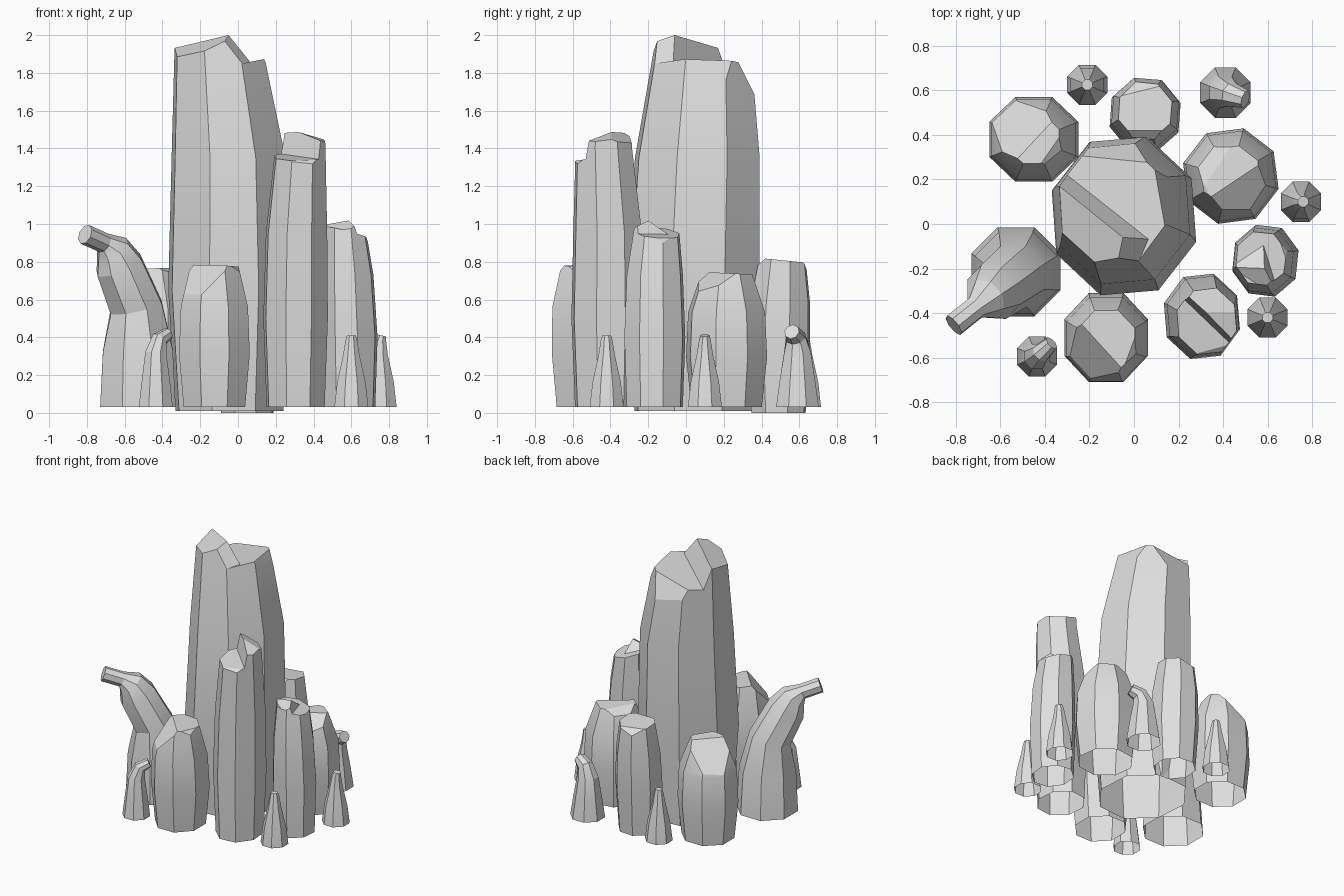
import bpy, bmesh, math
from mathutils import Vector

if "Cube" in bpy.data.objects:
    bpy.data.objects.remove(bpy.data.objects["Cube"], do_unlink=True)

SIDES = 8
stone = bpy.data.materials.new("pale grey stone")
stone.use_nodes = True
GREY = (0.73, 0.73, 0.73, 1)
stone.diffuse_color = GREY
stone.node_tree.nodes["Principled BSDF"].inputs["Base Color"].default_value = GREY


def loft(rings, phase=22.5):
    """Closed eight-sided column through rings of (centre, radius x, radius y, axis)."""
    bm = bmesh.new()
    loops = []
    for centre, rx, ry, axis in rings:
        turn = Vector((0, 0, 1)).rotation_difference(axis)
        loop = []
        for i in range(SIDES):
            a = math.radians(phase) + math.tau * i / SIDES
            p = Vector((rx * math.cos(a), ry * math.sin(a), 0)) / math.cos(math.pi / SIDES)
            loop.append(bm.verts.new(centre + turn @ p))
        loops.append(loop)
    for low, high in zip(loops, loops[1:]):
        for i in range(SIDES):
            j = (i + 1) % SIDES
            bm.faces.new((low[i], low[j], high[j], high[i]))
    bm.faces.new(loops[0][::-1])
    bm.faces.new(loops[-1])
    return bm


def slice_off(bm, centre, cut, below=False):
    """Cut by the plane z = height + sx*dx + sy*dy and cap the opening."""
    height, sx, sy = cut
    normal = Vector((-sx, -sy, 1)).normalized()
    bmesh.ops.bisect_plane(
        bm, geom=bm.verts[:] + bm.edges[:] + bm.faces[:],
        plane_co=Vector((centre[0], centre[1], height)),
        plane_no=-normal if below else normal, clear_outer=True)
    bmesh.ops.holes_fill(bm, edges=[e for e in bm.edges if e.is_boundary], sides=0)


def open_base(bm):
    bm.normal_update()
    bottom = min(bm.faces, key=lambda f: f.normal.z)
    bmesh.ops.delete(bm, geom=[bottom], context="FACES")


def finish(name, parts):
    mesh = bpy.data.meshes.new(name)
    joined = bmesh.new()
    for bm in parts:
        bmesh.ops.recalc_face_normals(bm, faces=bm.faces[:])
        open_base(bm)
        bm.to_mesh(mesh)
        joined.from_mesh(mesh)
        bm.free()
    joined.to_mesh(mesh)
    joined.free()
    mesh.materials.append(stone)
    rock = bpy.data.objects.new(name, mesh)
    bpy.context.collection.objects.link(rock)
    # Soften the gentle bends along each column, keep its corners crisp
    bpy.ops.object.select_all(action="DESELECT")
    rock.select_set(True)
    bpy.context.view_layer.objects.active = rock
    bpy.ops.object.shade_smooth_by_angle(angle=math.radians(20))


def column(name, centre, size, profile, cuts, peak=(), phase=22.5):
    """Upright rock: profile of (z, scale, dx, dy), chopped top, optional raised peak."""
    def blank():
        return loft([(Vector((centre[0] + dx, centre[1] + dy, z)), size[0] * s,
                      size[1] * s, Vector((0, 0, 1))) for z, s, dx, dy in profile], phase)
    body = blank()
    for cut in cuts:
        slice_off(body, centre, cut)
    parts = [body]
    if peak:
        crown = blank()
        slice_off(crown, centre, cuts[0], below=True)
        for cut in peak:
            slice_off(crown, centre, cut)
        parts.append(crown)
    finish(name, parts)


def spire(name, path):
    """Bent rock: rings of (x, y, z, radius) set square to the path."""
    points = [Vector(p[:3]) for p in path]
    rings = []
    for i, p in enumerate(path):
        axis = points[min(i + 1, len(path) - 1)] - points[max(i - 1, 0)]
        axis = Vector((0, 0, 1)) if i == 0 else axis.normalized()
        rings.append((points[i], p[3], p[3], axis))
    finish(name, [loft(rings)])


def boulder_profile(height, base=0.03, top=0.6, dy=0):
    return [(base, 0.87, 0, 0), (height * 0.4, 1, 0, 0), (height * 0.72, 0.95, 0, dy / 2),
            (height * 1.02, top, 0, dy), (height * 1.5, top * 0.7, 0, dy)]


# Tall central pillar with a stepped top
column("main_pillar", (-0.05, 0.04), (0.315, 0.345),
       [(0.01, 0.88, 0.005, 0), (0.65, 1, 0.005, -0.005), (1.35, 0.93, 0, 0.02),
        (1.9, 0.73, -0.05, 0.045), (2.2, 0.62, -0.07, 0.06)],
       [(1.835, 0.2, 0), (2.33, 0, -2), (2.24, -2.05, -0.4)],
       [(2.025, 0.44, 0.25), (1.8, -1.375, -2.0), (2.06, -1.2, 0.6)], phase=27)

# Slender front pillar with a raised back corner
column("front_left_pillar", (0.305, -0.415), (0.165, 0.185),
       [(0.03, 0.9, 0, 0), (0.5, 1, 0, 0), (0.95, 0.95, 0.005, 0),
        (1.4, 0.78, 0.025, -0.02), (1.7, 0.7, 0.025, -0.02)],
       [(1.36, 0, 0.15), (1.48, -0.2, 0.9)],
       [(1.49, -0.3, 0.1), (1.5, -0.3, -0.4), (1.36, 3.3, 3.6)], phase=28)

# Medium pillar on the left side with a small step
column("left_pillar", (0.59, -0.165), (0.143, 0.155),
       [(0.03, 0.92, 0, 0), (0.4, 1, 0, 0), (0.73, 0.92, -0.01, 0),
        (1.0, 0.72, -0.025, 0.01), (1.2, 0.6, -0.03, 0.01)],
       [(0.95, -0.25, -0.1), (1.06, -1.4, -0.5)],
       [(0.995, 0.15, -0.7), (1.04, 0.2, 0.6), (0.98, -2.5, -0.8)], phase=16)

# Squat boulders around the pillar
column("front_boulder", (-0.125, -0.51), (0.187, 0.2),
       boulder_profile(0.78, top=0.66, dy=-0.015),
       [(0.78, -0.05, -0.02), (0.83, 0.85, 0.8), (0.89, -0.9, 0.3)])
column("back_left_boulder", (0.435, 0.215), (0.205, 0.205), boulder_profile(0.74),
       [(0.74, 0, -0.05), (0.76, -0.4, 0.55), (0.78, 0.45, -0.35), (0.82, 0.6, 0.2)], phase=30)
column("back_boulder", (0.05, 0.49), (0.155, 0.16), boulder_profile(0.81, 0, 0.74, 0.02),
       [(0.81, 0, -0.1), (0.9, 0.2, -0.9), (0.88, 0, 0.9)], phase=18)
column("back_right_boulder", (-0.45, 0.38), (0.2, 0.19), boulder_profile(0.77, top=0.53),
       [(0.76, 0.05, -0.05), (0.755, 0.75, -0.7), (0.83, -0.6, 0.4)])

# Leaning horn-shaped rock
spire("bent_rock", [(-0.53, -0.215, 0.03, 0.2), (-0.53, -0.22, 0.33, 0.185),
                    (-0.54, -0.235, 0.56, 0.138), (-0.63, -0.305, 0.78, 0.124),
                    (-0.665, -0.335, 0.865, 0.09), (-0.71, -0.375, 0.9, 0.05),
                    (-0.81, -0.455, 0.945, 0.05)])

# Small spikes: foot position, radius, height, sideways hook of the tip
spikes = {
    "back_right_spike": (-0.21, 0.625, 0.09, 0.41, 0, 0),
    "back_left_hook": (0.41, 0.59, 0.113, 0.43, 0.09, -0.03),
    "left_spike": (0.75, 0.1, 0.09, 0.41, 0.01, 0),
    "front_left_spike": (0.6, -0.42, 0.09, 0.41, 0, 0),
    "front_right_hook": (-0.435, -0.595, 0.09, 0.42, 0.065, 0.06),
}
for name, (x, y, r, h, hx, hy) in spikes.items():
    wide = 1.3 if hx > 0.02 else 1
    spire(name, [(x, y, 0.03, r), (x, y, h * 0.4, r * 0.83),
                 (x, y, h * 0.75, r * 0.48 * wide),
                 (x + hx * 0.3, y + hy * 0.3, h * 0.93, r * 0.35 * wide),
                 (x + hx, y + hy, h, r * 0.26 * wide)])
